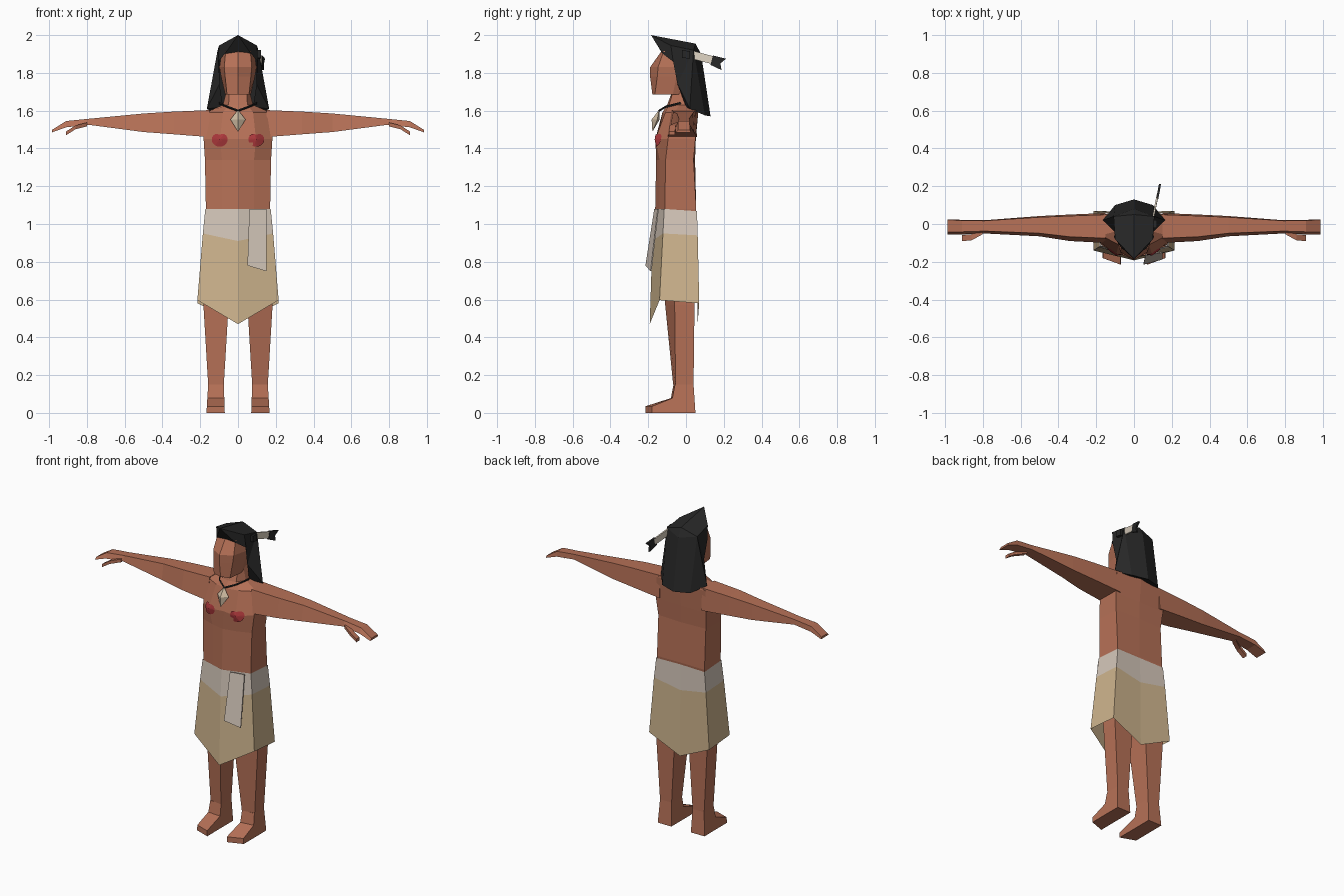
import bpy, bmesh, math
from mathutils import Vector
from mathutils.bvhtree import BVHTree

if "Cube" in bpy.data.objects:
    bpy.data.objects.remove(bpy.data.objects["Cube"])


def material(name, r, g, b):
    m = bpy.data.materials.new(name)
    m.diffuse_color = (r, g, b, 1)
    m.use_nodes = True
    m.node_tree.nodes["Principled BSDF"].inputs["Base Color"].default_value = m.diffuse_color
    return m


SKIN = material("skin", 0.47, 0.165, 0.095)
BLACK = material("black", 0.02, 0.02, 0.02)
CLOTH = material("pale_cloth", 0.66, 0.57, 0.49)
HIDE = material("tan_hide", 0.62, 0.46, 0.27)
CREAM = material("cream", 0.72, 0.64, 0.53)
BONE = material("bone", 0.62, 0.50, 0.36)
RED = material("red_paint", 0.42, 0.04, 0.045)


def build(name, verts, faces, mat, mirror=False):
    """Mesh from points and faces; optionally mirrored across x and welded."""
    bm = bmesh.new()
    for s in ((1, -1) if mirror else (1,)):
        vs = [bm.verts.new((s * x, y, z)) for x, y, z in verts]
        for f in faces:
            bm.faces.new([vs[i] for i in f])
    bmesh.ops.remove_doubles(bm, verts=bm.verts, dist=0.0005)
    bmesh.ops.recalc_face_normals(bm, faces=bm.faces)
    me = bpy.data.meshes.new(name)
    bm.to_mesh(me)
    bm.free()
    me.materials.append(mat)
    ob = bpy.data.objects.new(name, me)
    bpy.context.collection.objects.link(ob)
    return ob


def loft(name, rings, mat, caps=True, mirror=False):
    n = len(rings[0])
    verts = [p for r in rings for p in r]
    faces = [(k * n + i, k * n + (i + 1) % n, (k + 1) * n + (i + 1) % n, (k + 1) * n + i)
             for k in range(len(rings) - 1) for i in range(n)]
    if caps:
        faces += [tuple(range(n)), tuple(range(len(verts) - n, len(verts)))]
    return build(name, verts, faces, mat, mirror)


def whole(half):
    """Half section from front centre to back centre, completed on the other side."""
    return half + [(-x, y, z) for x, y, z in half[-2:0:-1]]


def level(z, pts):
    return whole([(x, y, z) for x, y in pts])


def plate(name, pts, thick, mat, mirror=False):
    d = Vector(thick)
    return loft(name, [pts, [tuple(Vector(p) + d) for p in pts]], mat, True, mirror)


# torso and neck
torso = loft("torso", [
    level(1.00, [(0, -.15), (.08, -.13), (.16, -.10), (.16, .045), (0, .04)]),
    level(1.08, [(0, -.163), (.085, -.14), (.17, -.112), (.17, .054), (0, .052)]),
    level(1.34, [(0, -.158), (.085, -.14), (.175, -.108), (.17, .04), (0, .048)]),
    level(1.45, [(0, -.148), (.095, -.162), (.182, -.095), (.18, .05), (0, .052)]),
    level(1.59, [(0, -.125), (.08, -.11), (.175, -.06), (.175, .052), (0, .065)]),
    level(1.63, [(0, -.10), (.05, -.09), (.08, -.035), (.08, .05), (0, .06)]),
    level(1.71, [(0, -.07), (.045, -.065), (.06, -.03), (.06, .03), (0, .04)]),
], SKIN)

# head
loft("head", [
    level(1.685, [(0, -.178), (.058, -.165), (.068, -.07), (.05, .02), (0, .03)]),
    level(1.78, [(0, -.19), (.068, -.152), (.09, -.05), (.07, .03), (0, .04)]),
    level(1.83, [(0, -.19), (.073, -.148), (.098, -.045), (.08, .03), (0, .05)]),
    level(1.915, [(0, -.13), (.065, -.118), (.085, -.04), (.07, .03), (0, .04)]),
], SKIN)

# arms with flat mitten hands: x, top, bottom, front, back
arm = [(.15, 1.603, 1.46, -.10, .058), (.34, 1.595, 1.475, -.09, .05),
       (.50, 1.585, 1.487, -.065, .042), (.79, 1.557, 1.525, -.05, .02),
       (.91, 1.545, 1.512, -.055, .022), (.985, 1.498, 1.485, -.055, .025)]
for side, s in (("left", 1), ("right", -1)):
    loft(side + "_arm", [[(s * x, f * .75, t), (s * x, b * .85, t), (s * x, b, lo), (s * x, f, lo)]
                         for x, t, lo, f, b in arm], SKIN)
    loft(side + "_thumb", [[(s * x, y - .012, z - .01), (s * x, y + .02, z - .01),
                            (s * x, y + .02, z + .01), (s * x, y - .012, z + .01)]
                           for x, y, z in ((.80, -.042, 1.527), (.86, -.075, 1.512), (.91, -.078, 1.48))],
         SKIN)
    # legs
    loft(side + "_leg", [[(s * a, f1, z), (s * b, f2, z), (s * b, bk, z), (s * a, bk, z)]
                         for z, a, b, f1, f2, bk in ((.75, .03, .185, -.12, -.075, .045),
                                                     (.57, .05, .183, -.11, -.06, .045),
                                                     (.15, .075, .158, -.068, -.055, .04))], SKIN)
    # feet
    prof = [(.05, 0), (-.215, 0), (-.215, .035), (-.08, .078), (-.066, .15), (.04, .15)]
    inner = [(s * (.07 + z * .033), y, z) for y, z in prof]
    outer = [(s * (.167 - z * .06), y + (.035 if y < -.2 else .008 if y < 0 else 0), z)
             for y, z in prof]
    loft(side + "_foot", [inner, outer], SKIN)

# waist wrap and skirt, sharing their seam
seam = whole([(0, -.178, .91), (.186, -.122, .95), (.186, .062, .94), (0, .058, .905)])
loft("waist_wrap", [whole([(0, -.168, 1.08), (.173, -.115, 1.08), (.173, .058, 1.068), (0, .055, 1.07)]),
                    seam], CLOTH, caps=False)
loft("skirt", [seam, whole([(0, -.192, .47), (.215, -.14, .597), (.215, .07, .58), (0, .062, .48)])],
     HIDE, caps=False)
plate("hanging_sash", [(.06, -.168, 1.08), (.15, -.15, 1.08), (.15, -.188, .75), (.05, -.215, .78)],
      (0, .006, 0), CLOTH)

# hair
build("hair", [
    (0, -.185, 2.0), (.10, -.08, 1.945), (0, .05, 1.955), (0, -.13, 1.91), (.07, -.122, 1.90),
    (.106, -.068, 1.86), (.098, -.045, 1.74), (.08, .0, 1.62), (.165, .02, 1.61),
    (.10, .10, 1.575), (0, .13, 1.57), (.108, .04, 1.92), (0, .08, 1.90), (0, .03, 1.62)],
    [(0, 1, 11, 2), (0, 3, 4), (0, 4, 5, 1), (1, 5, 6, 11), (6, 7, 8), (6, 8, 11),
     (11, 8, 9), (2, 11, 12), (12, 11, 9, 10), (7, 9, 8), (7, 10, 9), (7, 13, 10)],
    BLACK, mirror=True)

# feather
plate("feather", [(.088, -.01, 1.93), (.12, .155, 1.885), (.12, .145, 1.845), (.088, -.01, 1.885)],
      (.009, 0, 0), CREAM)
plate("feather_tip", [(.119, .142, 1.892), (.132, .212, 1.875), (.127, .182, 1.85),
                      (.128, .188, 1.815), (.117, .13, 1.842)], (.011, 0, 0), BLACK)
loft("feather_tie", [[(x, y, z) for y, z in ((-.02, 1.92), (.02, 1.915), (.02, 1.875), (-.02, 1.88))]
                     for x in (.08, .122)], BLACK)

# necklace cord and pendant
for side, s in (("left", 1), ("right", -1)):
    loft(side + "_necklace_cord", [[(s * x, y + .006 * math.cos(a), z + .006 * math.sin(a))
                                    for a in (0, math.pi / 2, math.pi, 3 * math.pi / 2)]
                                   for x, y, z in ((.10, -.03, 1.64), (.06, -.105, 1.622),
                                                   (0, -.142, 1.60))], BLACK)
build("pendant", [(0, -.142, 1.605), (.04, -.152, 1.553), (0, -.178, 1.488), (0, -.182, 1.553),
                  (0, -.14, 1.553)],
      [(0, 1, 3), (3, 1, 2), (0, 4, 1), (4, 2, 1)], BONE, mirror=True)

# painted chest patches laid onto the torso surface
tree = BVHTree.FromPolygons([v.co for v in torso.data.vertices],
                            [tuple(p.vertices) for p in torso.data.polygons])


def on_chest(x, z):
    hit = tree.ray_cast(Vector((x, -1, z)), Vector((0, 1, 0)))[0]
    return (x, (hit.y if hit else -.12) - .005, z)


N = 20
pts = [on_chest(.097, 1.447)]
for k in (1, 2, 3):
    for i in range(N):
        a = 2 * math.pi * i / N
        r = .042 * k / 3 * (1 - .3 * max(0, math.sin(a)) ** 8)
        pts.append(on_chest(.097 + r * math.cos(a), 1.447 + r * .9 * math.sin(a)))
faces = [(0, 1 + i, 1 + (i + 1) % N) for i in range(N)]
faces += [(1 + k * N + i, 1 + (k + 1) * N + i, 1 + (k + 1) * N + (i + 1) % N, 1 + k * N + (i + 1) % N)
          for k in (0, 1) for i in range(N)]
for side, s in (("left", 1), ("right", -1)):
    build(side + "_chest_paint", [(s * x, y, z) for x, y, z in pts], faces, RED)
    for p in bpy.data.objects[side + "_chest_paint"].data.polygons:
        if p.normal.y > 0:
            p.flip()
